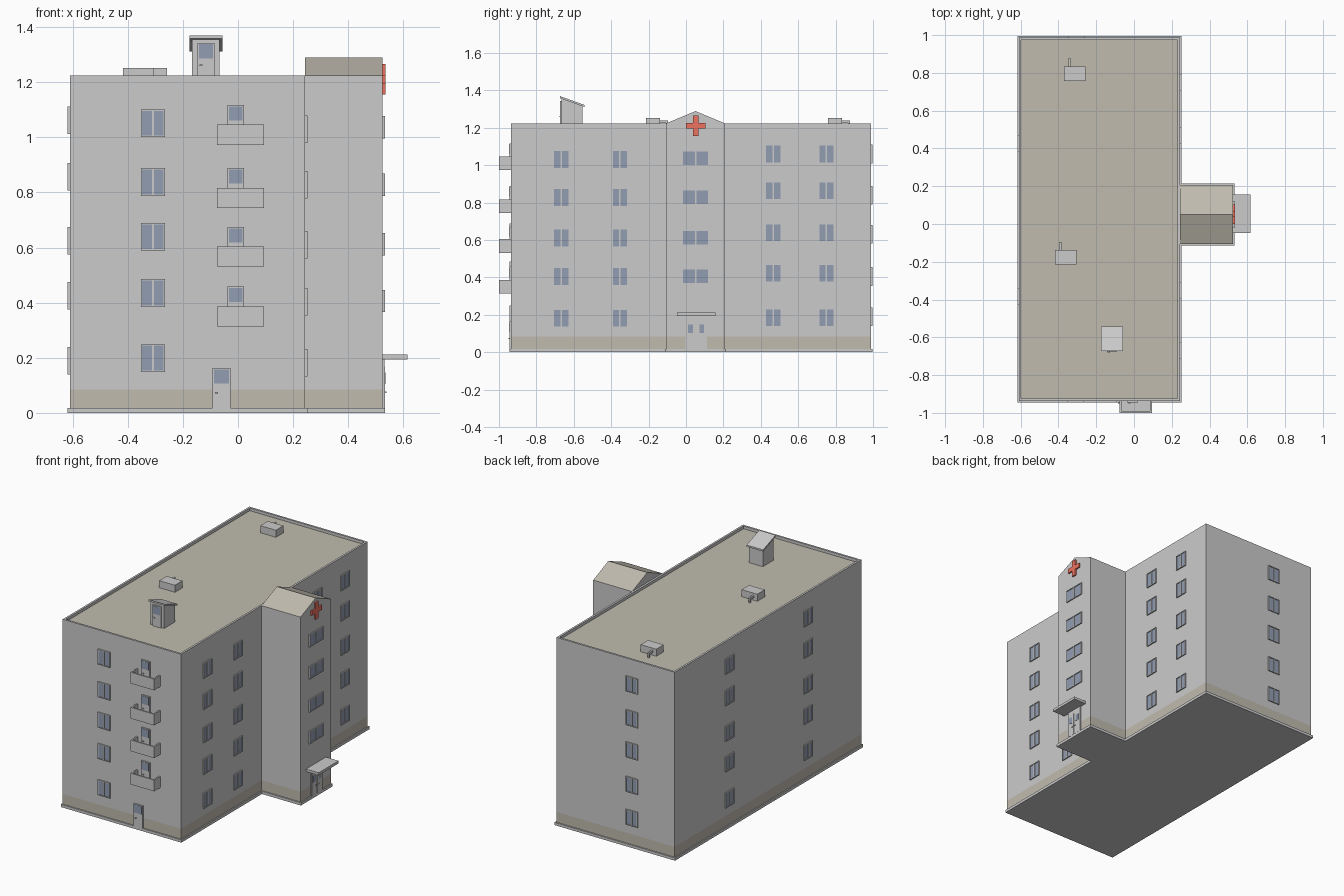
import bpy, bmesh
from math import radians
from mathutils import Matrix, Vector

if "Cube" in bpy.data.objects:
    bpy.data.objects.remove(bpy.data.objects["Cube"])


def material(name, rgb):
    m = bpy.data.materials.new(name)
    m.diffuse_color = (*rgb, 1)
    m.use_nodes = True
    m.node_tree.nodes["Principled BSDF"].inputs["Base Color"].default_value = m.diffuse_color
    return m


GREY = material("grey", (0.8, 0.8, 0.8))
OLIVE = material("olive", (0.53, 0.5, 0.43))
GLASS = material("glass", (0.29, 0.34, 0.45))
RED = material("red", (0.85, 0.17, 0.12))
MATS = [GREY, OLIVE, GLASS, RED]


def finish(name, bm, matrix=Matrix()):
    me = bpy.data.meshes.new(name)
    bm.to_mesh(me)
    bm.free()
    for m in MATS:
        me.materials.append(m)
    ob = bpy.data.objects.new(name, me)
    ob.matrix_world = matrix
    bpy.context.collection.objects.link(ob)
    return ob


def boxes(name, parts, matrix=Matrix()):
    """Each part: (x0, x1, y0, y1, z0, z1, material)."""
    bm = bmesh.new()
    for x0, x1, y0, y1, z0, z1, mat in parts:
        mid = Vector((x0 + x1, y0 + y1, z0 + z1)) / 2
        mtx = Matrix.Translation(mid) @ Matrix.Diagonal((x1 - x0, y1 - y0, z1 - z0, 1))
        verts = bmesh.ops.create_cube(bm, size=1, matrix=mtx)["verts"]
        for f in {f for v in verts for f in v.link_faces}:
            f.material_index = MATS.index(mat)
    return finish(name, bm, matrix)


def loft(name, loops, side=GREY, bottom=None, top=None, flip=False):
    """Skin matching loops of points, with optional end caps."""
    bm = bmesh.new()
    rows = [[bm.verts.new(p) for p in loop] for loop in loops]
    for a, b in zip(rows, rows[1:]):
        n = len(a)
        for i in range(n):
            j = (i + 1) % n
            bm.faces.new((a[i], a[j], b[j], b[i])).material_index = MATS.index(side)
    if bottom:
        bm.faces.new(rows[0][::-1]).material_index = MATS.index(bottom)
    if top:
        bm.faces.new(rows[-1]).material_index = MATS.index(top)
    if flip:
        bmesh.ops.reverse_faces(bm, faces=bm.faces[:])
    return finish(name, bm)


# Overall footprint
X0, X1, XW = -0.61, 0.244, 0.525
Y0, Y1, W0, W1 = -0.936, 0.988, -0.105, 0.207
TOP, ROOF = 1.224, 1.206


def footprint(z, o=0.0):
    return [(X0 - o, Y0 - o, z), (X1 + o, Y0 - o, z), (X1 + o, W0 - o, z), (XW + o, W0 - o, z),
            (XW + o, W1 + o, z), (X1 + o, W1 + o, z), (X1 + o, Y1 + o, z), (X0 - o, Y1 + o, z)]


def rect(z, o=0.0):
    return [(X0 + o, Y0 + o, z), (X1 - o, Y0 + o, z), (X1 - o, Y1 - o, z), (X0 + o, Y1 - o, z)]


# Plinth, coloured band, walls, roof with parapet
loft("plinth", [footprint(0, 0.008), footprint(0.018, 0.008), footprint(0.018)], bottom=GREY)
loft("base_band", [footprint(0.018), footprint(0.085)], side=OLIVE)
loft("walls", [footprint(0.085), footprint(TOP)])
loft("roof_and_parapet", [rect(TOP), rect(TOP, 0.013), rect(ROOF, 0.013)], top=OLIVE)

# Gabled roof on the entrance wing
gable = [[(x, W0, TOP), (x, W1, TOP), (x, 0.051, 1.289)] for x in (X1, XW)]
loft("wing_gable_roof", gable, side=OLIVE, bottom=GREY, top=GREY)

# Wall frames: local x runs along the wall, local -y points outward
SIDES = {"front": ((0, Y0), 0, 1), "right": ((X1, 0), 90, 1), "wing": ((XW, 0), 90, 1),
         "back": ((0, Y1), 180, -1), "left": ((X0, 0), -90, -1), "hut": ((0, -0.665), 0, 1)}


def on_wall(side, u, z):
    (x, y), angle, sign = SIDES[side]
    return (Matrix.Translation((x, y, 0)) @ Matrix.Rotation(radians(angle), 4, "Z")
            @ Matrix.Translation((u * sign, 0, z)))


def window(name, side, u, z, w=0.087, h=0.1):
    a, b, t, m, d = w / 2, h / 2, 0.005, 0.004, -0.008
    parts = [(-a, a, d, 0, b - t, b, GREY), (-a, a, d, 0, -b, -b + t, GREY),
             (-a, -a + t, d, 0, -b + t, b - t, GREY), (a - t, a, d, 0, -b + t, b - t, GREY),
             (-m, m, d, 0, -b + t, b - t, GREY),
             (-a + t, -m, d / 2, 0, -b + t, b - t, GLASS), (m, a - t, d / 2, 0, -b + t, b - t, GLASS)]
    boxes(name, parts, on_wall(side, u, z))


def door(name, side, u, z, w=0.064, h=0.145):
    a = w / 2
    parts = [(-a, a, -0.008, 0, 0, h, GREY),
             (-a + 0.005, a - 0.005, -0.0095, -0.008, h - 0.056, h - 0.005, GLASS),
             (-a + 0.008, -a + 0.019, -0.014, -0.008, 0.053, 0.058, GREY)]
    boxes(name, parts, on_wall(side, u, z))


# Window columns: wall, positions along the wall, storey heights
COLUMNS = [("front", [-0.309], [1.051, 0.838, 0.639, 0.435, 0.199]),
           ("right", [-0.668, -0.353], [1.03, 0.828, 0.61, 0.404, 0.182]),
           ("right", [0.467, 0.751], [1.06, 0.863, 0.639, 0.422, 0.184]),
           ("back", [-0.303], [1.06, 0.84, 0.63, 0.405, 0.19]),
           ("left", [0.425, -0.385], [1.062, 0.857, 0.624, 0.425, 0.19])]
for c, (side, us, zs) in enumerate(COLUMNS):
    for i, u in enumerate(us):
        for k, z in enumerate(zs):
            window(f"window_{side}_{c}_{i}_{k}", side, u, z)
for k, z in enumerate([1.037, 0.828, 0.612, 0.406]):
    window(f"window_wing_{k}", "wing", 0.051, z, 0.143, 0.081)

# Balconies with their doors
for k, z in enumerate([0.973, 0.744, 0.531, 0.314]):
    t, y0, y1 = 0.01, -1.0, Y0
    xa, xb, h = -0.076, 0.095, z + 0.073
    boxes(f"balcony_{k}", [(xa, xb, y0, y1, z, z + t, GREY), (xa, xb, y0, y0 + t, z + t, h, GREY),
                           (xa, xa + t, y0 + t, y1, z + t, h, GREY),
                           (xb - t, xb, y0 + t, y1, z + t, h, GREY)])
    door(f"balcony_door_{k}", "front", -0.008, z + 0.002, 0.06, 0.142)
door("front_door", "front", -0.06, 0.018)

# Wing entrance: double door and canopy
leaves = [(-0.058, 0.058, -0.006, 0, 0, 0.177, GREY)]
for s in (-1, 1):
    leaves += [tuple(sorted((s * 0.002, s * 0.053))) + (-0.009, -0.006, 0, 0.15, GREY),
               tuple(sorted((s * 0.017, s * 0.043))) + (-0.0105, -0.009, 0.086, 0.129, GLASS),
               tuple(sorted((s * 0.008, s * 0.018))) + (-0.014, -0.009, 0.055, 0.06, GREY)]
boxes("entrance_doors", leaves, on_wall("wing", 0.054, 0.018))
boxes("entrance_canopy", [(XW, 0.616, -0.048, 0.157, 0.194, 0.211, GREY)])

# Red cross on the gable
cross = [(-0.015, 0.015, -0.01, 0, -0.055, 0.055, RED)]
for s in (-1, 1):
    cross.append(tuple(sorted((s * 0.015, s * 0.052))) + (-0.01, 0, -0.015, 0.015, RED))
boxes("red_cross", cross, on_wall("wing", 0.052, 1.211))


# Roof access hut with a sloping slab roof
def slope(xa, xb, ya, yb, lift):
    return [(x, y, 1.355 - (y + 0.665) * 0.36 + lift)
            for x, y in ((xa, ya), (xb, ya), (xb, yb), (xa, yb))]


hut_top = slope(-0.167, -0.067, -0.665, -0.553, 0)
loft("roof_hut", [[(x, y, ROOF) for x, y, z in hut_top], hut_top])
loft("roof_hut_slab", [slope(-0.176, -0.057, -0.673, -0.543, d) for d in (0, 0.011)],
     bottom=GREY, top=GREY)
door("roof_hut_door", "hut", -0.116, ROOF, 0.062, 0.137)

# Roof vents with elbow pipes
for k, (x, y) in enumerate([(-0.37, 0.758), (-0.418, -0.215)]):
    boxes(f"roof_vent_{k}", [(x, x + 0.113, y, y + 0.077, ROOF, 1.252, GREY),
                             (x + 0.022, x + 0.034, y + 0.077, y + 0.12, 1.225, 1.238, GREY),
                             (x + 0.022, x + 0.034, y + 0.108, y + 0.12, ROOF, 1.225, GREY)])
